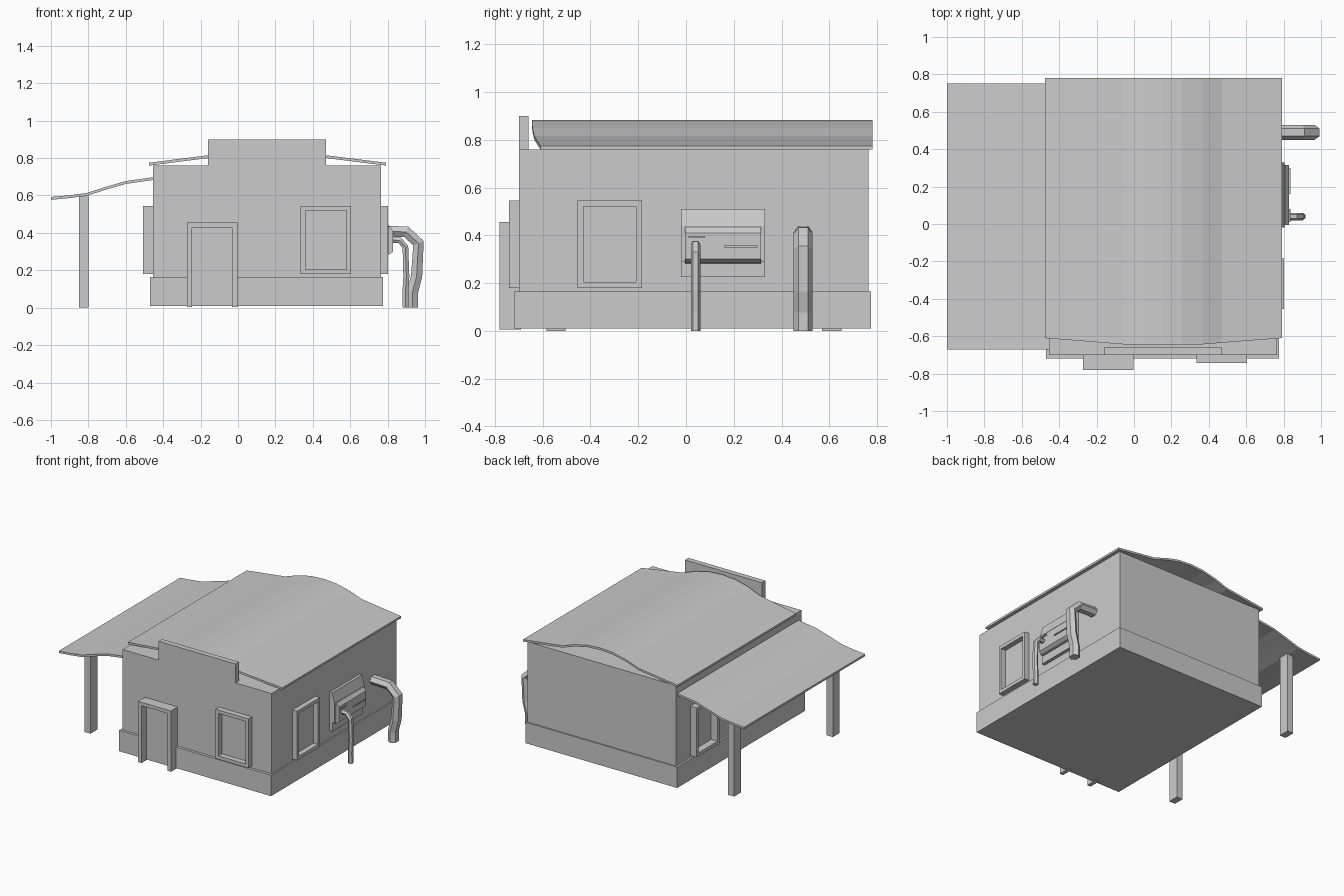
import bpy, bmesh, math
from mathutils import Vector

if "Cube" in bpy.data.objects:
    bpy.data.objects.remove(bpy.data.objects["Cube"])


def finish(name, bm):
    bmesh.ops.recalc_face_normals(bm, faces=bm.faces[:])
    me = bpy.data.meshes.new(name)
    bm.to_mesh(me)
    bm.free()
    ob = bpy.data.objects.new(name, me)
    bpy.context.collection.objects.link(ob)
    return ob


def place(axis, u, v, d):
    # axis 'y': (u,v) = (x,z); axis 'x': (u,v) = (y,z)
    return (u, d, v) if axis == 'y' else (d, u, v)


def extrude(name, pts, axis, a, b):
    bm = bmesh.new()
    A = [bm.verts.new(place(axis, u, v, a)) for u, v in pts]
    B = [bm.verts.new(place(axis, u, v, b)) for u, v in pts]
    n = len(pts)
    bm.faces.new(A)
    bm.faces.new(B[::-1])
    for i in range(n):
        j = (i + 1) % n
        bm.faces.new((A[i], A[j], B[j], B[i]))
    return finish(name, bm)


def box(name, x0, x1, y0, y1, z0, z1):
    return extrude(name, [(x0, z0), (x1, z0), (x1, z1), (x0, z1)], 'y', y0, y1)


def frame(name, axis, u0, u1, v0, v1, w, wall, out):
    # window surround whose outer face is chamfered toward the opening
    bm = bmesh.new()

    def ring(i, d):
        return [bm.verts.new(place(axis, u, v, d)) for u, v in
                ((u0 + i, v0 + i), (u1 - i, v0 + i), (u1 - i, v1 - i), (u0 + i, v1 - i))]
    rings = [ring(0, wall), ring(0, out), ring(w, out), ring(w, wall)]
    for k in range(4):
        p, q = rings[k], rings[(k + 1) % 4]
        for i in range(4):
            j = (i + 1) % 4
            bm.faces.new((p[i], p[j], q[j], q[i]))
    return finish(name, bm)


def sheet(name, prof, back, thick):
    # curved roof sheet; prof holds x, z and front y
    bm = bmesh.new()
    F = [bm.verts.new((x, y, z)) for x, z, y in prof]
    B = [bm.verts.new((x, back, z)) for x, z, y in prof]
    L = [bm.verts.new((x, y, z - thick)) for x, z, y in prof]
    M = [bm.verts.new((x, back, z - thick)) for x, z, y in prof]
    for i in range(len(prof) - 1):
        for p, q in ((F, B), (B, M), (M, L), (L, F)):
            bm.faces.new((p[i], p[i + 1], q[i + 1], q[i]))
    for i in (0, -1):
        bm.faces.new((F[i], B[i], M[i], L[i]))
    return finish(name, bm)


def pipe(name, path, y, hn, hy):
    # six-sided pipe bent in the xz plane
    bm = bmesh.new()
    pts = [Vector(p) for p in path]
    rings = []
    for i, p in enumerate(pts):
        t = Vector((0, 0))
        if i > 0:
            t += (p - pts[i - 1]).normalized()
        if i < len(pts) - 1:
            t += (pts[i + 1] - p).normalized()
        t.normalize()
        if i == len(pts) - 1:
            t = Vector((0, -1))  # flat foot on the ground
        n = Vector((-t.y, t.x))
        rings.append([bm.verts.new((p.x + n.x * hn * math.sin(a) / 0.866,
                                    y + hy * math.cos(a),
                                    p.y + n.y * hn * math.sin(a) / 0.866))
                      for a in (k * math.pi / 3 for k in range(6))])
    for p, q in zip(rings, rings[1:]):
        for i in range(6):
            j = (i + 1) % 6
            bm.faces.new((p[i], p[j], q[j], q[i]))
    bm.faces.new(rings[0])
    bm.faces.new(rings[-1])
    return finish(name, bm)


# walls, plinth and stepped front parapet
box("walls", -0.455, 0.765, -0.67, 0.765, 0.02, 0.76)
box("plinth", -0.47, 0.775, -0.72, 0.775, 0.01, 0.165)
extrude("front_parapet", [(-0.455, 0.02), (0.765, 0.02), (0.765, 0.76), (0.47, 0.76),
                          (0.47, 0.90), (-0.16, 0.90), (-0.16, 0.76), (-0.455, 0.76)],
        'y', -0.70, -0.66)

# main roof with a central hump
sheet("main_roof", [(-0.475, 0.775, -0.61), (-0.16, 0.815, -0.635), (-0.06, 0.85, -0.643),
                    (0.05, 0.875, -0.645), (0.157, 0.882, -0.645), (0.26, 0.875, -0.645),
                    (0.37, 0.85, -0.643), (0.47, 0.815, -0.635), (0.79, 0.775, -0.61)],
      0.78, 0.015)

# side awning and posts
sheet("awning", [(-1.0, 0.592, -0.67), (-0.91, 0.60, -0.67), (-0.81, 0.613, -0.67),
                 (-0.71, 0.645, -0.67), (-0.60, 0.677, -0.67), (-0.45, 0.698, -0.67)],
      0.75, 0.015)
for label, y in (("front", -0.545), ("back", 0.61)):
    box("awning_post_" + label, -0.85, -0.80, y - 0.04, y + 0.04, 0.0, 0.602)

# doorway
extrude("door_frame", [(-0.273, 0.005), (-0.245, 0.005), (-0.245, 0.43), (-0.032, 0.43),
                       (-0.032, 0.005), (-0.004, 0.005), (-0.004, 0.455), (-0.273, 0.455)],
        'y', -0.78, -0.69)
box("door_panel", -0.25, -0.03, -0.722, -0.69, 0.01, 0.44)

# window surrounds
frame("front_window", 'y', 0.335, 0.605, 0.18, 0.545, 0.025, -0.69, -0.742)
frame("right_window", 'x', -0.455, -0.185, 0.18, 0.545, 0.025, 0.755, 0.803)
frame("left_window", 'x', 0.33, 0.60, 0.18, 0.545, 0.025, -0.445, -0.507)

# wall vent: back plate with sloped top, bevelled box and slats
extrude("vent_plate", [(0.755, 0.225), (0.79, 0.225), (0.79, 0.29), (0.805, 0.29),
                       (0.805, 0.44), (0.785, 0.51), (0.755, 0.51)], 'y', -0.02, 0.33)
extrude("vent_box", [(0.78, 0.28), (0.81, 0.285), (0.83, 0.30), (0.83, 0.41),
                     (0.81, 0.435), (0.78, 0.435)], 'y', -0.005, 0.315)
box("vent_slat_short", 0.82, 0.837, 0.01, 0.08, 0.39, 0.397)
box("vent_slat_long", 0.82, 0.837, 0.16, 0.30, 0.35, 0.357)

# bent pipes running to the ground
pipe("large_pipe", [(0.76, 0.41), (0.90, 0.405), (0.965, 0.345), (0.955, 0.17),
                    (0.932, 0.08), (0.932, 0.0)], 0.49, 0.03, 0.04)
pipe("small_pipe", [(0.81, 0.362), (0.865, 0.36), (0.895, 0.325), (0.90, 0.17),
                    (0.895, 0.08), (0.897, 0.0)], 0.04, 0.016, 0.02)
